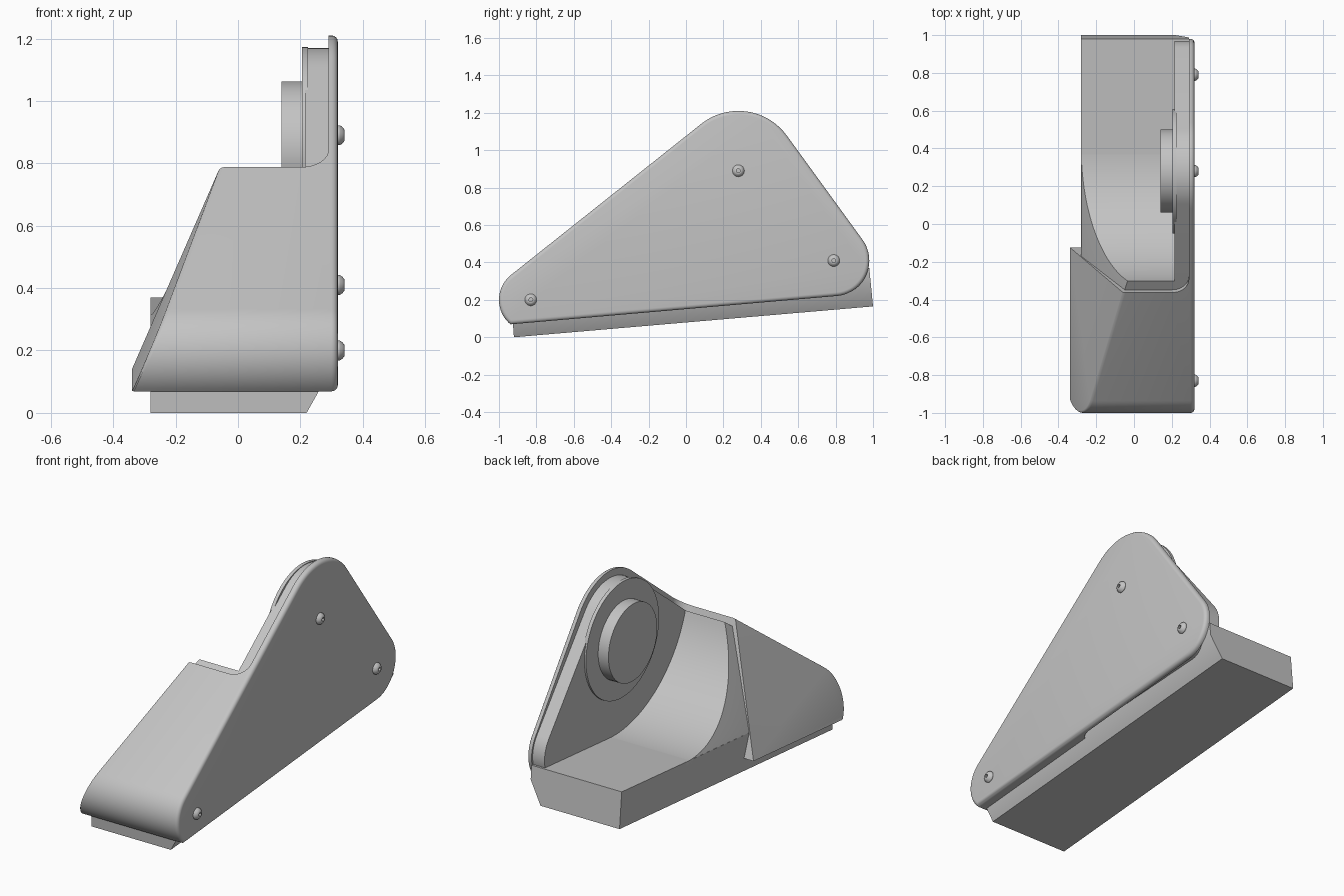
import bpy, bmesh, math
from mathutils import Vector

cube = bpy.data.objects.get("Cube")
if cube:
    bpy.data.objects.remove(cube, do_unlink=True)

grey = bpy.data.materials.new("plain grey")
grey.use_nodes = True
COL = (0.55, 0.55, 0.55, 1)
grey.diffuse_color = COL
grey.node_tree.nodes["Principled BSDF"].inputs["Base Color"].default_value = COL

TILT = math.atan(0.087)                      # slope of the underside
UP = Vector((0, -math.sin(TILT), math.cos(TILT)))
FOOT = Vector((0, -0.83, 0.0785))            # point on the cover underside
FRONT, TOP, REAR = (-0.83, 0.2, 0.17), (0.28, 0.89, 0.32), (0.79, 0.41, 0.19)


def arc(cy, cz, r, a0, a1, n=20):
    return [(cy + r * math.cos(a0 + (a1 - a0) * i / n),
             cz + r * math.sin(a0 + (a1 - a0) * i / n)) for i in range(n + 1)]


def tangent(c1, c2):
    """Angle of the outer normal of the line touching two circles."""
    dy, dz = c2[0] - c1[0], c2[1] - c1[1]
    angle = math.atan2(dz, dy) - math.acos((c1[2] - c2[2]) / math.hypot(dy, dz))
    return angle % (2 * math.pi)


def outline(inset=0.0, rear_inset=0.0):
    """Rounded triangle with a flat, slightly sloping underside."""
    front, top, rear = [(y, z, r - s) for (y, z, r), s in
                        ((FRONT, inset), (TOP, inset), (REAR, rear_inset))]
    down = TILT - math.pi / 2
    a, b = tangent(rear, top), tangent(top, front)
    drop = (Vector((0, FRONT[0], FRONT[1])) - FOOT).dot(UP) - inset
    end = down - math.acos(drop / front[2]) + 2 * math.pi
    pts = []
    for c, a0, a1 in ((rear, down, a), (top, a, b), (front, b, end)):
        pts += arc(*c, a0, a1)
    return pts


def prism(bm, pts, x0, x1):
    lo = [bm.verts.new((x0, y, z)) for y, z in pts]
    hi = [bm.verts.new((x1, y, z)) for y, z in pts]
    bm.faces.new(lo)
    bm.faces.new(hi)
    for i in range(len(pts)):
        j = (i + 1) % len(pts)
        bm.faces.new((lo[i], lo[j], hi[j], hi[i]))
    bmesh.ops.recalc_face_normals(bm, faces=bm.faces)


def slice_off(bm, point, normal):
    """Cut away the side the normal points to and close the hole."""
    geom = bm.verts[:] + bm.edges[:] + bm.faces[:]
    cut = bmesh.ops.bisect_plane(bm, geom=geom, plane_co=point, plane_no=normal,
                                 clear_outer=True, dist=1e-5)["geom_cut"]
    edges = [e for e in cut if isinstance(e, bmesh.types.BMEdge)]
    bmesh.ops.edgeloop_fill(bm, edges=edges)
    bmesh.ops.recalc_face_normals(bm, faces=bm.faces)
    return edges


def lean(k):
    """Normal of a side plane leaning by k across x per unit of height."""
    return Vector((-1, 0, 0)) + k * UP


def finish(bm, name):
    mesh = bpy.data.meshes.new(name)
    bmesh.ops.recalc_face_normals(bm, faces=bm.faces)
    bm.to_mesh(mesh)
    bm.free()
    mesh.materials.append(grey)
    obj = bpy.data.objects.new(name, mesh)
    bpy.context.collection.objects.link(obj)
    smooth(obj)
    return obj


def smooth(obj):
    bpy.ops.object.select_all(action="DESELECT")
    obj.select_set(True)
    bpy.context.view_layer.objects.active = obj
    bpy.ops.object.shade_smooth_by_angle(angle=math.radians(30))


# Outer cover: rounded triangle with a leaning side and softened rims
bm = bmesh.new()
prism(bm, outline(), -0.4, 0.32)
ridge = slice_off(bm, FOOT + Vector((-0.34, 0, 0)), lean(0.424))
rim = [e for e in bm.edges if all(v.co.x > 0.319 for v in e.verts)]
bmesh.ops.bevel(bm, geom=rim, offset=0.02, segments=4, profile=0.5, affect="EDGES")
ridge = [e for e in ridge if e.is_valid and
         max((v.co - FOOT).dot(UP) for v in e.verts) > 0.01]
bmesh.ops.bevel(bm, geom=ridge, offset=0.012, segments=3, profile=0.5, affect="EDGES")
cover = finish(bm, "outer_cover")

# Cutter that opens the cover behind the rim, leaving a thin side plate
bm = bmesh.new()
section = [(-1, 3), (-1, 0)] + arc(0.2, 0.09, 0.09, -math.pi / 2, 0, 10) + [(0.29, 3)]
rings = [[bm.verts.new((x, u - 0.12 - 0.37 * (z - 0.13), z)) for x, u in section]
         for z in (-1, 2)]
for ring in rings:
    bm.faces.new(ring)
for i in range(len(section)):
    j = (i + 1) % len(section)
    bm.faces.new((rings[0][i], rings[0][j], rings[1][j], rings[1][i]))
cutter = finish(bm, "cover_cutter")
cutter.hide_render = True
mod = cover.modifiers.new("opening", "BOOLEAN")
mod.operation, mod.solver, mod.object = "DIFFERENCE", "EXACT", cutter
bpy.context.view_layer.objects.active = cover
bpy.ops.object.modifier_apply(modifier=mod.name)
bpy.data.objects.remove(cutter, do_unlink=True)
smooth(cover)

# Sloping base with a chamfered lower edge
bm = bmesh.new()
prism(bm, [(-0.92, 0), (1.0, 0.165), (0.98, 0.37), (-0.935, 0.2)], -0.28, 0.29)
slice_off(bm, Vector((0.22, -0.92, 0)), Vector((1, 0, 0)) - 0.56 * UP)
finish(bm, "base_block")

# Curved scoop rising from the base floor into the cover
bm = bmesh.new()
scoop = arc(0.34, 0.988, 0.673, math.radians(-85), math.radians(-162.4), 32)
prism(bm, scoop + [(-0.9, 0.3), (-0.88, 0.15), (0.4, 0.25)], -0.28, 0.22)
slice_off(bm, FOOT + Vector((-0.28, 0, 0)) + 0.13 * UP, lean(0.467))
finish(bm, "curved_scoop")

# Inner wall inset from the side plate
bm = bmesh.new()
prism(bm, outline(0.04, 0.01), 0.215, 0.3)
finish(bm, "inner_wall")

# Stepped round boss on the inner wall
for name, r, x0, x1 in (("boss_flange", 0.33, 0.205, 0.225), ("boss_disc", 0.22, 0.14, 0.21)):
    bm = bmesh.new()
    prism(bm, arc(0.28, 0.843, r, 0, 2 * math.pi, 64)[:-1], x0, x1)
    finish(bm, name)

# Domed screws with hexagonal sockets
SIDES = 24
STEPS = [(0.315, 0.032, 0), (0.326, 0.032, 0), (0.334, 0.027, 0), (0.34, 0.02, 0),
         (0.342, 0.015, 0), (0.342, 0.011, 1), (0.33, 0.011, 1)]
for label, (cy, cz, _) in (("front", FRONT), ("top", TOP), ("rear", REAR)):
    bm = bmesh.new()
    rings = []
    for x, r, hexed in STEPS:
        ring = []
        for i in range(SIDES):
            a = 2 * math.pi * i / SIDES
            k = math.cos(math.pi / 6) / math.cos(a % (math.pi / 3) - math.pi / 6) if hexed else 1
            ring.append(bm.verts.new((x, cy + r * k * math.cos(a), cz + r * k * math.sin(a))))
        rings.append(ring)
    for p, q in zip(rings, rings[1:]):
        for i in range(SIDES):
            j = (i + 1) % SIDES
            bm.faces.new((p[i], p[j], q[j], q[i]))
    bm.faces.new(rings[0])
    bm.faces.new(rings[-1])
    finish(bm, label + "_screw")
